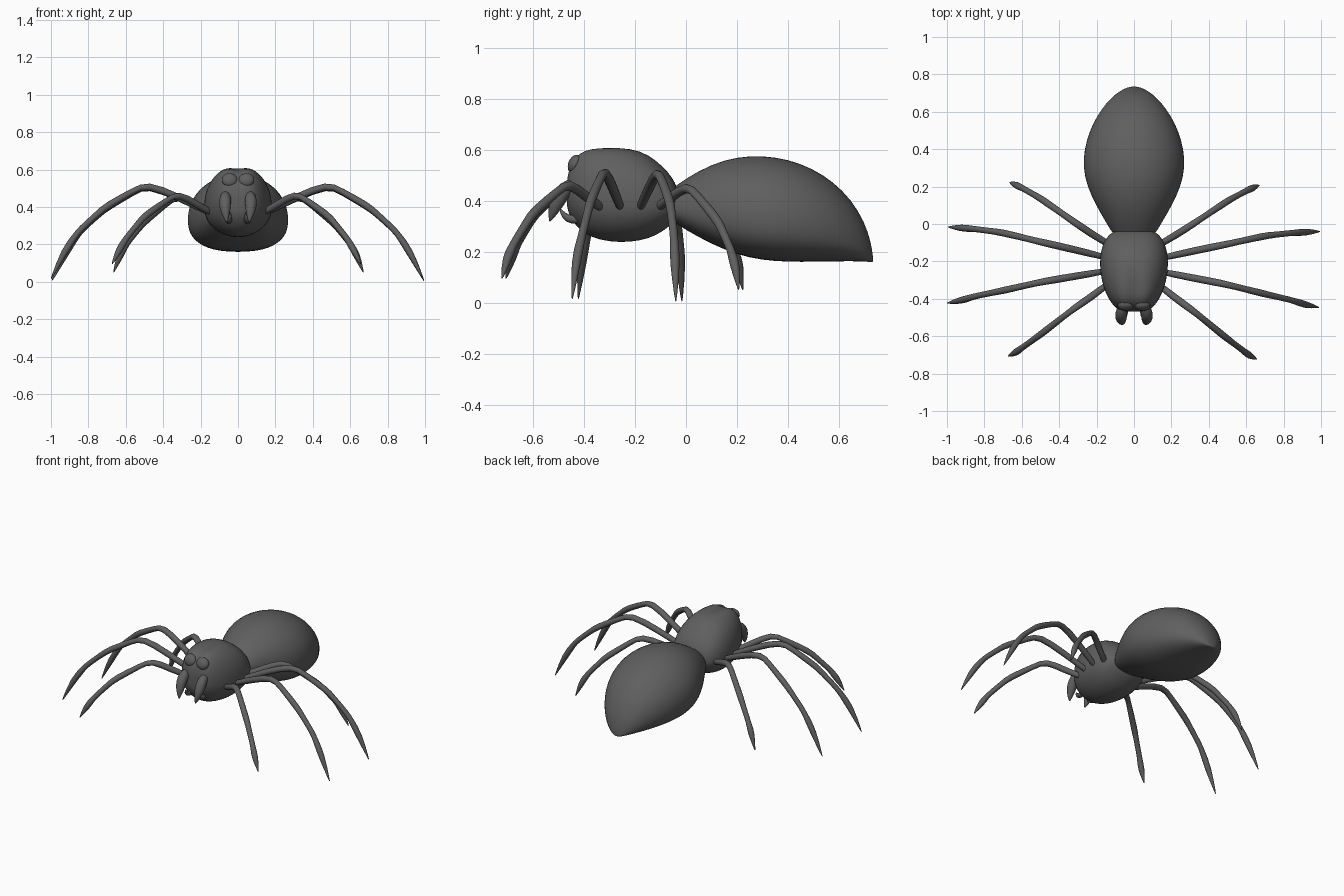
import bpy, bmesh, math
from mathutils import Vector

cube = bpy.data.objects.get("Cube")
if cube:
    bpy.data.objects.remove(cube, do_unlink=True)

grey = bpy.data.materials.new("dark grey")
grey.use_nodes = True
colour = (0.115, 0.115, 0.115, 1)
grey.diffuse_color = colour
grey.node_tree.nodes["Principled BSDF"].inputs["Base Color"].default_value = colour


def finish(name, bm, levels=0):
    bmesh.ops.recalc_face_normals(bm, faces=bm.faces)
    mesh = bpy.data.meshes.new(name)
    bm.to_mesh(mesh)
    bm.free()
    mesh.materials.append(grey)
    for p in mesh.polygons:
        p.use_smooth = True
    obj = bpy.data.objects.new(name, mesh)
    bpy.context.collection.objects.link(obj)
    if levels:
        obj.modifiers.new("smooth", 'SUBSURF').levels = levels
        obj.modifiers["smooth"].render_levels = levels
    return obj


def loft(name, rings, levels=0):
    """Bridge closed rings of points and cap both ends."""
    bm = bmesh.new()
    loops = [[bm.verts.new(p) for p in ring] for ring in rings]
    n = len(loops[0])
    for a, b in zip(loops, loops[1:]):
        for i in range(n):
            j = (i + 1) % n
            bm.faces.new((a[i], a[j], b[j], b[i]))
    for end in (loops[0], loops[-1]):
        hub = bm.verts.new(sum((v.co for v in end), Vector()) / n)
        for i in range(n):
            bm.faces.new((end[i], end[(i + 1) % n], hub))
    return finish(name, bm, levels)


def tube(name, path, radii, sides=10, levels=1):
    """Tapering round limb through the path points."""
    pts = [Vector(p) for p in path]
    rings = []
    for i, p in enumerate(pts):
        t = (pts[min(i + 1, len(pts) - 1)] - pts[max(i - 1, 0)]).normalized()
        u = t.cross(Vector((0.3, 1, 0.2))).normalized()
        v = t.cross(u)
        angles = [math.tau * k / sides for k in range(sides)]
        rings.append([p + radii[i] * (u * math.cos(a) + v * math.sin(a)) for a in angles])
    return loft(name, rings, levels)


def body(name, stations, waist, power_up, power_low, notch=lambda y: 0):
    """Stations are (y, half width, bottom z, top z)."""
    rings = []
    for y, w, low, top in stations:
        mid = low + waist * (top - low)
        ring = []
        for k in range(28):
            a = math.tau * k / 28
            c, s = math.cos(a), math.sin(a)
            e = power_up if s > 0 else power_low
            x = w * math.copysign(abs(c) ** e, c)
            h = abs(s) ** e
            z = mid + h * (top - mid) if s > 0 else mid - h * (mid - low)
            if s > 0:
                z -= notch(y) * math.exp(-(x / 0.035) ** 2)
            ring.append((x, y, z))
        rings.append(ring)
    return loft(name, rings, 1)


# Abdomen: a drooping egg ending in a low point
body("abdomen", [
    (-0.09, 0.06, 0.34, 0.42), (-0.06, 0.11, 0.325, 0.445), (0, 0.145, 0.285, 0.49),
    (0.1, 0.205, 0.23, 0.546), (0.2, 0.252, 0.188, 0.575), (0.3, 0.274, 0.166, 0.58),
    (0.4, 0.268, 0.16, 0.566), (0.5, 0.238, 0.16, 0.528), (0.58, 0.198, 0.162, 0.475),
    (0.65, 0.147, 0.163, 0.405), (0.7, 0.094, 0.162, 0.32), (0.725, 0.05, 0.16, 0.245),
    (0.734, 0.02, 0.16, 0.185)], 0.42, 1.0, 0.78)

# Head and thorax with a groove between the brows
body("head_and_thorax", [
    (-0.468, 0.055, 0.38, 0.5), (-0.46, 0.085, 0.345, 0.55), (-0.435, 0.112, 0.305, 0.59),
    (-0.4, 0.137, 0.27, 0.618), (-0.34, 0.165, 0.245, 0.623), (-0.26, 0.182, 0.235, 0.62),
    (-0.18, 0.184, 0.242, 0.6), (-0.12, 0.172, 0.262, 0.563), (-0.07, 0.147, 0.295, 0.515),
    (-0.04, 0.115, 0.325, 0.47), (-0.03, 0.06, 0.36, 0.43)], 0.42, 0.9, 1.0,
    lambda y: 0.03 * max(0, min(1, (-0.2 - y) / 0.15)))

# Long and short legs: hip, thigh, knee, shin, ankle, foot, tip
legs = {
    "front_leg": [(0.12, -0.31, 0.36), (0.22, -0.39, 0.415), (0.315, -0.455, 0.475),
                  (0.49, -0.595, 0.355), (0.585, -0.665, 0.24), (0.625, -0.695, 0.175),
                  (0.665, -0.715, 0.095)],
    "second_leg": [(0.13, -0.25, 0.36), (0.32, -0.285, 0.455), (0.485, -0.314, 0.525),
                   (0.7, -0.365, 0.405), (0.84, -0.395, 0.28), (0.92, -0.42, 0.17),
                   (0.995, -0.435, 0.015)],
    "third_leg": [(0.13, -0.185, 0.36), (0.32, -0.14, 0.455), (0.485, -0.105, 0.52),
                  (0.7, -0.055, 0.4), (0.84, -0.038, 0.275), (0.92, -0.032, 0.16),
                  (0.995, -0.028, 0.005)],
    "back_leg": [(0.1, -0.13, 0.36), (0.22, -0.06, 0.41), (0.325, 0.01, 0.465),
                 (0.5, 0.13, 0.325), (0.59, 0.18, 0.215), (0.63, 0.2, 0.15),
                 (0.668, 0.215, 0.05)]}
for name, joints in legs.items():
    pts = [Vector(p) for p in joints]
    # each joint pinches just before the next segment swells
    path, radii = [], []
    thick = [0.018, 0.021, 0.021, 0.021, 0.017, 0.023, 0.003]
    for i, p in enumerate(pts):
        path.append(p)
        radii.append(thick[i])
        if 1 < i < 5:
            path.append(p.lerp(pts[i + 1], 0.3))
            radii.append(0.017)
    for side, label in ((1, "left_"), (-1, "right_")):
        leg = tube(label + name, [(side * p.x, p.y, p.z) for p in path], radii)
        leg.rotation_euler.z = -0.012

# Eyes, fangs and feelers on both sides of the face
for side, label in ((1, "left_"), (-1, "right_")):
    bm = bmesh.new()
    bmesh.ops.create_uvsphere(bm, u_segments=24, v_segments=16, radius=0.042)
    eye = finish(label + "eye", bm)
    eye.location = (side * 0.045, -0.437, 0.545)
    eye.scale = (1, 0.6, 0.9)
    eye.rotation_euler.x = -0.4
    tube(label + "fang", [(side * x, y, z) for x, y, z in (
        (0.065, -0.43, 0.475), (0.068, -0.475, 0.45), (0.07, -0.5, 0.41),
        (0.066, -0.52, 0.365), (0.06, -0.535, 0.32))],
        [0.02, 0.034, 0.034, 0.025, 0.004])
    tube(label + "feeler", [(side * x, y, z) for x, y, z in (
        (0.05, -0.41, 0.33), (0.05, -0.45, 0.325), (0.045, -0.48, 0.34),
        (0.04, -0.495, 0.37))], [0.02, 0.02, 0.014, 0.003])
